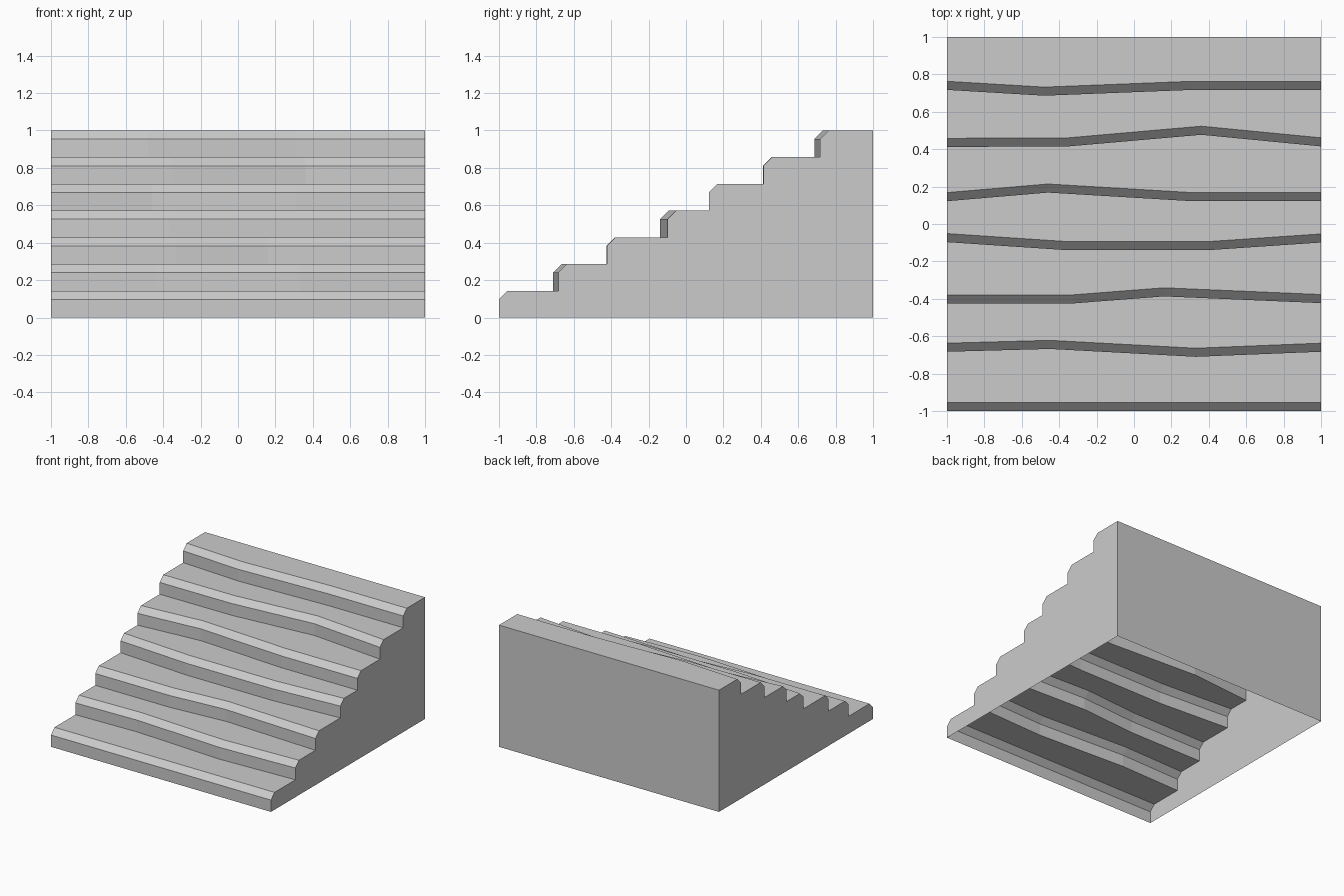
import bpy, bmesh

if "Cube" in bpy.data.objects:
    bpy.data.objects.remove(bpy.data.objects["Cube"])

H = 1 / 7        # rise of one step
C = 0.046        # bevel size on each nosing

# Front edge of each step as (x, y) points, lowest step first
EDGES = [
    [(-1, -1), (-0.4, -1), (0.35, -1), (1, -1)],
    [(-1, -0.683), (-0.45, -0.668), (0.33, -0.71), (1, -0.683)],
    [(-1, -0.425), (-0.33, -0.425), (0.16, -0.387), (1, -0.423)],
    [(-1, -0.097), (-0.37, -0.139), (0.41, -0.139), (1, -0.099)],
    [(-1, 0.122), (-0.46, 0.168), (0.31, 0.122), (1, 0.122)],
    [(-1, 0.412), (-0.35, 0.415), (0.36, 0.477), (1, 0.415)],
    [(-1, 0.717), (-0.48, 0.686), (0.31, 0.717), (1, 0.717)],
]

bm = bmesh.new()


def row(points, z, dy=0.0):
    return [bm.verts.new((x, y + dy, z)) for x, y in points]


# Rows running across the stair: riser foot, bevel start, bevel end per step
rows = []
for i, edge in enumerate(EDGES):
    top = (i + 1) * H
    rows += [row(edge, i * H), row(edge, top - C), row(edge, top, C)]

# Top and bottom of the back wall
back = [(x, 1) for x, _ in EDGES[-1]]
rows += [row(back, 1), row(back, 0)]

# Skin neighbouring rows: risers, bevels, treads and back (underside stays open)
for a, b in zip(rows, rows[1:]):
    for j in range(3):
        bm.faces.new((a[j], a[j + 1], b[j + 1], b[j]))

# Stepped side walls
bm.faces.new([r[-1] for r in rows])
bm.faces.new([r[0] for r in rows])
bmesh.ops.recalc_face_normals(bm, faces=bm.faces)

mesh = bpy.data.meshes.new("stepped_slope")
bm.to_mesh(mesh)
bm.free()
obj = bpy.data.objects.new("stepped_slope", mesh)
bpy.context.collection.objects.link(obj)
